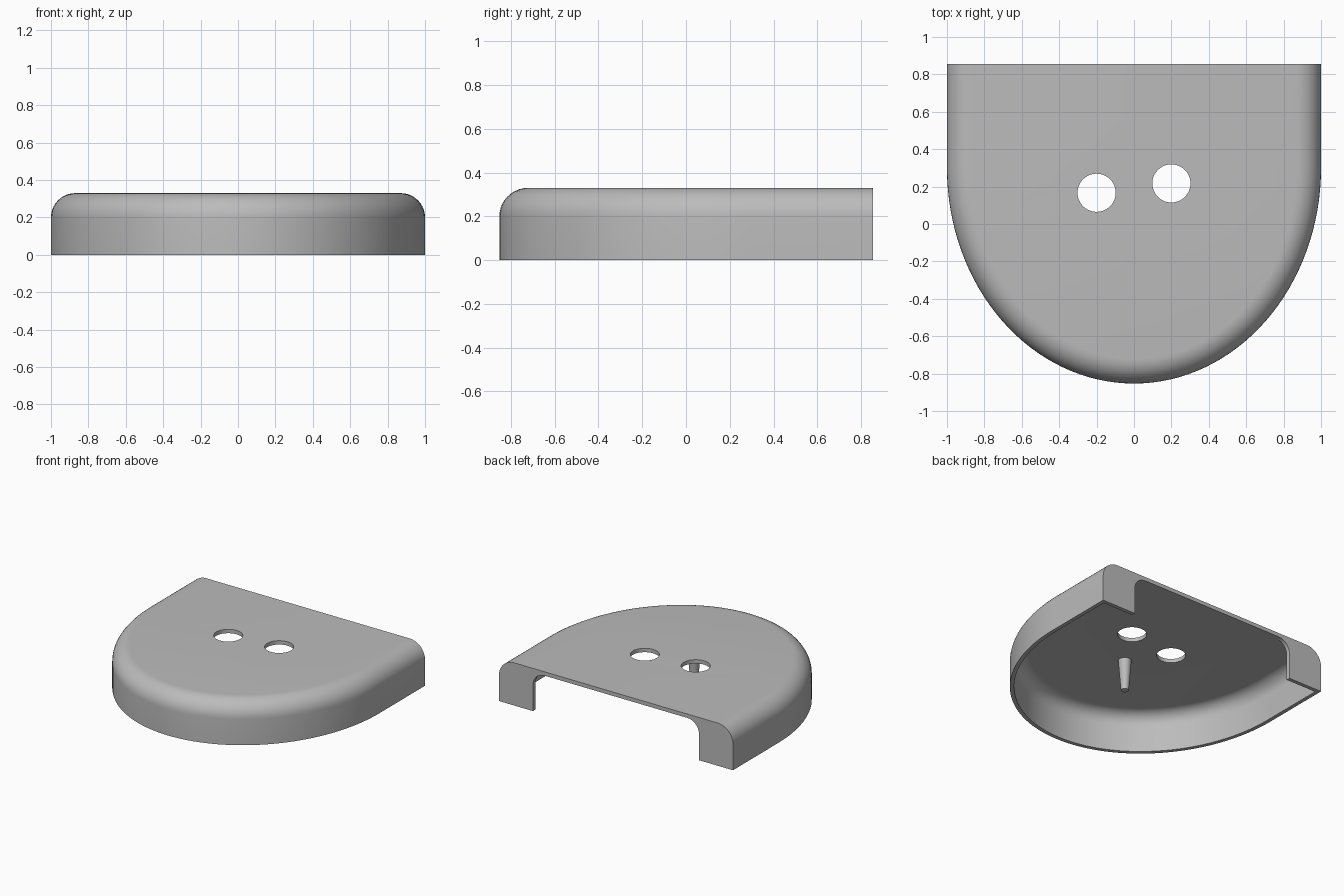
import bpy, bmesh, math

cube = bpy.data.objects.get("Cube")
if cube:
    bpy.data.objects.remove(cube, do_unlink=True)

grey = bpy.data.materials.new("plain grey")
grey.use_nodes = True
colour = (0.5, 0.5, 0.5, 1)
grey.diffuse_color = colour
grey.node_tree.nodes["Principled BSDF"].inputs["Base Color"].default_value = colour

BACK, HEIGHT, FILLET, WALL = 0.855, 0.33, 0.13, 0.03
ARC_Y, ARC_DEPTH = 0.30, 1.153


def new_object(name, bm):
    bmesh.ops.recalc_face_normals(bm, faces=bm.faces)
    mesh = bpy.data.meshes.new(name)
    bm.to_mesh(mesh)
    bm.free()
    mesh.materials.append(grey)
    obj = bpy.data.objects.new(name, mesh)
    bpy.context.collection.objects.link(obj)
    return obj


def loft(name, rings):
    """Closed solid through matching rings of points."""
    bm = bmesh.new()
    loops = [[bm.verts.new(p) for p in ring] for ring in rings]
    for a, b in zip(loops, loops[1:]):
        for i in range(len(a)):
            j = (i + 1) % len(a)
            bm.faces.new((a[i], a[j], b[j], b[i]))
    bm.faces.new(loops[0])
    bm.faces.new(loops[-1])
    return new_object(name, bm)


def outline(inset, back, z, steps=64):
    """Straight sides and a half-ellipse front, moved inwards by inset."""
    points = [(1 - inset, back, z)]
    for i in range(steps + 1):
        t = math.pi * i / steps
        nx, ny = math.cos(t) * ARC_DEPTH, math.sin(t)
        size = math.hypot(nx, ny)
        points.append((math.cos(t) - inset * nx / size,
                       ARC_Y - ARC_DEPTH * math.sin(t) + inset * ny / size, z))
    points.append((inset - 1, back, z))
    return points


def domed_block(name, inset, back, bottom, top, radius, steps=10):
    rings = [outline(inset, back, bottom)]
    for i in range(steps + 1):
        t = math.pi / 2 * i / steps
        rings.append(outline(inset + radius * (1 - math.cos(t)), back,
                             top - radius * (1 - math.sin(t))))
    return loft(name, rings)


def round_bar(name, x, y, z0, z1, r0, r1, sides=48):
    ring = [2 * math.pi * i / sides for i in range(sides)]
    return loft(name, [[(x + r * math.cos(t), y + r * math.sin(t), z) for t in ring]
                       for z, r in ((z0, r0), (z1, r1))])


def arch(name, half, top, radius, y0, y1, steps=10):
    """Rounded-top opening cutter running along y."""
    profile = [(half, -0.1)]
    for i in range(steps + 1):
        t = math.pi / 2 * i / steps
        profile.append((half - radius + radius * math.cos(t),
                        top - radius + radius * math.sin(t)))
    profile += [(-x, z) for x, z in reversed(profile)]
    return loft(name, [[(x, y, z) for x, z in profile] for y in (y0, y1)])


# Hollow cover
cover = domed_block("cover_shell", 0, BACK, 0, HEIGHT, FILLET)
cutters = [
    domed_block("cavity_cutter", WALL, BACK - WALL, -0.1, HEIGHT - WALL, FILLET - WALL),
    arch("back_opening_cutter", 0.71, HEIGHT - WALL, 0.1, BACK - 2 * WALL, BACK + 0.1),
    round_bar("left_hole_cutter", 0.2, 0.217, 0.2, 0.5, 0.102, 0.102),
    round_bar("right_hole_cutter", -0.2, 0.167, 0.2, 0.5, 0.102, 0.102),
]
bpy.context.view_layer.objects.active = cover
for cutter in cutters:
    cutter.hide_render = True
    cut = cover.modifiers.new(cutter.name, "BOOLEAN")
    cut.operation = "DIFFERENCE"
    cut.solver = "EXACT"
    cut.object = cutter
    bpy.ops.object.modifier_apply(modifier=cut.name)
    bpy.data.objects.remove(cutter, do_unlink=True)

# Tapered pin under the top
pin = round_bar("locating_pin", 0, -0.1, 0.06, HEIGHT - WALL + 0.01, 0.028, 0.048, 32)

bpy.ops.object.select_all(action="DESELECT")
for obj in (cover, pin):
    obj.select_set(True)
bpy.ops.object.shade_smooth_by_angle(angle=math.radians(30))
